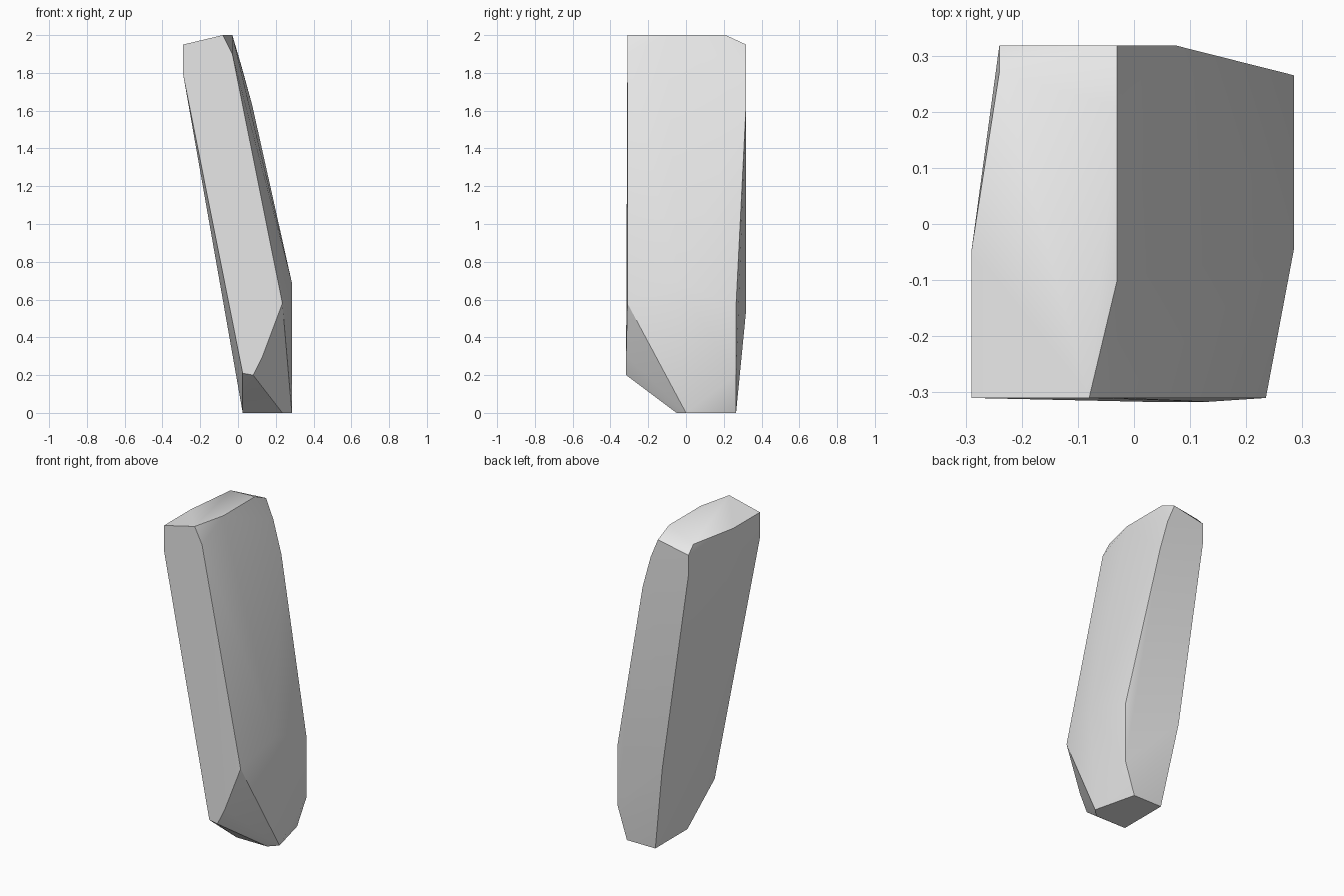
import bpy
import bmesh
import math

default_cube = bpy.data.objects.get("Cube")
if default_cube:
    bpy.data.objects.remove(default_cube, do_unlink=True)


def make_material(name, colour):
    material = bpy.data.materials.new(name)
    material.use_nodes = True
    material.diffuse_color = colour
    material.node_tree.nodes["Principled BSDF"].inputs["Base Color"].default_value = colour
    return material


def hull_object(name, corners, material):
    """Wrap a convex faceted solid around the corner points."""
    bm = bmesh.new()
    for corner in corners:
        bm.verts.new(corner)
    result = bmesh.ops.convex_hull(bm, input=bm.verts)
    inner = {g for key in ("geom_interior", "geom_unused") for g in result[key]
             if isinstance(g, bmesh.types.BMVert)}
    bmesh.ops.delete(bm, geom=list(inner), context="VERTS")
    # Merge coplanar triangles into clean facets
    bmesh.ops.dissolve_limit(bm, angle_limit=math.radians(1),
                             verts=bm.verts, edges=bm.edges)
    bmesh.ops.recalc_face_normals(bm, faces=bm.faces)
    mesh = bpy.data.meshes.new(name)
    bm.to_mesh(mesh)
    bm.free()
    mesh.materials.append(material)
    obj = bpy.data.objects.new(name, mesh)
    bpy.context.collection.objects.link(obj)
    return obj


# Depths of the main cross-section planes
front, lower_front, back, lower_back = -0.31, -0.317, 0.318, 0.265

# Outlines as (x, z) on each plane: leaning slab with chamfered ends
outlines = {
    front: [(-0.29, 1.79), (-0.29, 1.95), (-0.08, 2), (-0.03, 1.9), (0.235, 0.58)],
    lower_front: [(0.13, 0.3), (0.08, 0.2), (0.025, 0.21)],
    back: [(-0.24, 1.79), (-0.24, 1.91), (-0.03, 1.95), (0.02, 1.83),
           (0.075, 1.63), (-0.06, 0.54)],
    lower_back: [(0.285, 0.57), (0.285, 0.2), (0.22, 0), (0.025, 0)],
}
corners = [(x, y, z) for y, outline in outlines.items() for x, z in outline]

# Crown ridge and left crown edge
corners += [(-0.03, 0.21, 2), (-0.03, -0.1, 2), (-0.24, 0.27, 1.96),
            (-0.29, -0.05, 1.95), (-0.29, -0.05, 1.79)]
# Right belly and foot
corners += [(0.285, -0.045, 0.69), (0.285, 0, 0), (0.235, -0.05, 0), (0.025, -0.05, 0)]

grey = make_material("plain grey", (0.8, 0.8, 0.8, 1))
shard = hull_object("leaning_stone_shard", corners, grey)

# Smooth the shallow facets, keep the hard ridges crisp
bpy.ops.object.select_all(action="DESELECT")
shard.select_set(True)
bpy.context.view_layer.objects.active = shard
bpy.ops.object.shade_smooth_by_angle(angle=math.radians(30))
